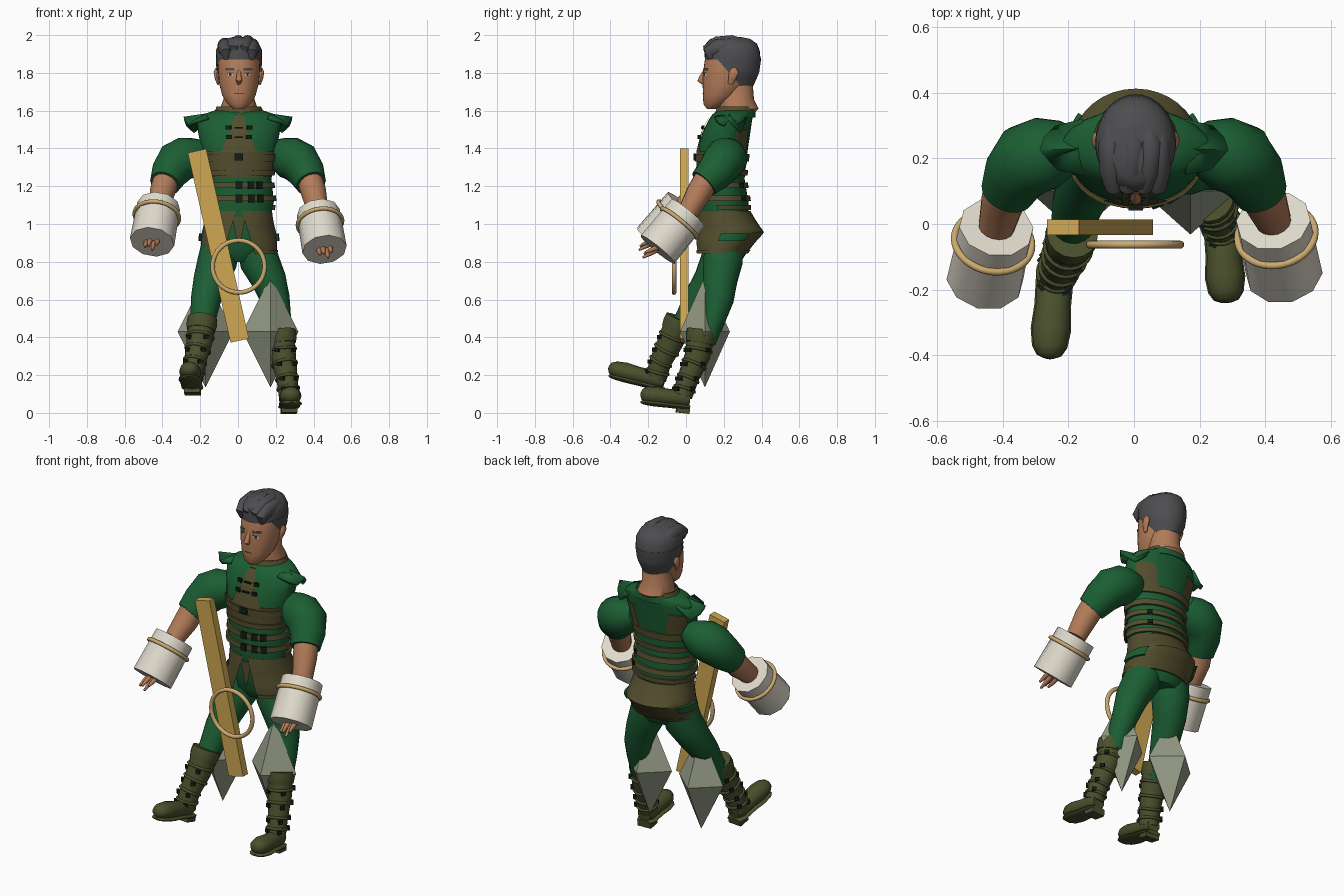
import bpy, bmesh
from math import sin, cos, pi, radians
from mathutils import Vector, Matrix

if "Cube" in bpy.data.objects:
    bpy.data.objects.remove(bpy.data.objects["Cube"])


def material(name, *rgb):
    m = bpy.data.materials.new(name)
    m.use_nodes = True
    m.diffuse_color = (*rgb, 1)
    m.node_tree.nodes["Principled BSDF"].inputs["Base Color"].default_value = (*rgb, 1)
    return m


GREEN = material("green cloth", .011, .112, .033)
OLIVE = material("olive leather", .087, .076, .027)
BOOT = material("boot leather", .068, .08, .026)
SKIN = material("skin", .45, .2, .1)
HAIR = material("grey hair", .075, .075, .08)
WHITE = material("off white", .74, .7, .6)
WOOD = material("golden wood", .62, .39, .085)
ROPE = material("tan ring", .6, .4, .16)
STONE = material("grey stone", .29, .32, .23)
DARK = material("dark metal", .006, .012, .006)


def finish(bm, name, mat, smooth=True):
    bmesh.ops.remove_doubles(bm, verts=bm.verts, dist=1e-5)
    bmesh.ops.recalc_face_normals(bm, faces=bm.faces)
    me = bpy.data.meshes.new(name)
    bm.to_mesh(me)
    bm.free()
    ob = bpy.data.objects.new(name, me)
    bpy.context.collection.objects.link(ob)
    me.materials.append(mat)
    if smooth:
        bpy.ops.object.select_all(action='DESELECT')
        ob.select_set(True)
        bpy.context.view_layer.objects.active = ob
        bpy.ops.object.shade_smooth_by_angle(angle=radians(45))
    return ob


def skin_rings(rings, closed, caps):
    bm = bmesh.new()
    rows = [[bm.verts.new(p) for p in ring] for ring in rings]
    n = len(rows[0])
    for a, b in zip(rows, rows[1:]):
        for i in range(n if closed else n - 1):
            j = (i + 1) % n
            bm.faces.new((a[i], a[j], b[j], b[i]))
    if caps:
        bm.faces.new(rows[0])
        bm.faces.new(rows[-1])
    return bm


def surface(profile, phi, z, off=0):
    """Point on an upright body profile; phi = 0 faces the front."""
    lo, hi = profile[0], profile[-1]
    for a, b in zip(profile, profile[1:]):
        if a[0] <= z <= b[0]:
            lo, hi = a, b
            break
    t = min(max((z - lo[0]) / (hi[0] - lo[0]), 0), 1)
    rx, yf, yb = (lo[k] + (hi[k] - lo[k]) * t for k in (1, 2, 3))
    return Vector((.005 + (rx + off) * sin(phi), (yf + yb) / 2 - ((yb - yf) / 2 + off) * cos(phi), z))


def body(name, profile, mat):
    angles = [2 * pi * i / 32 for i in range(32)]
    rings = [[surface(profile, a, row[0]) for a in angles] for row in profile]
    return finish(skin_rings(rings, True, True), name, mat)


def band(name, profile, mat, z0, z1, h0=pi, h1=None, mid=0, off=.008, steps=5):
    """Patch on a body profile, half angle h0 at the bottom and h1 at the top."""
    h1 = h0 if h1 is None else h1
    rings = []
    for k in range(steps + 1):
        t = k / steps
        h, z = h0 + (h1 - h0) * t, z0 + (z1 - z0) * t
        rings.append([surface(profile, mid + h * (i / 16 - 1), z, off) for i in range(33)])
    for e, row in ((0, rings[0]), (-1, rings[-1])):
        z = row[0].z
        edge = [surface(profile, mid + (h1 if e else h0) * (i / 16 - 1), z, off * .1) for i in range(33)]
        rings.insert(0 if e == 0 else len(rings), edge)
    return finish(skin_rings(rings, False, False), name, mat)


def tube(name, path, mat, n=14, flat=1, ref=(0, 1, 0)):
    """Sweep along (x, y, z, radius) points; flat squashes the second axis."""
    pts = [Vector(p[:3]) for p in path]
    rings = []
    for i, p in enumerate(pts):
        t = (pts[min(i + 1, len(pts) - 1)] - pts[max(i - 1, 0)]).normalized()
        u = t.cross(Vector(ref)).normalized()
        v = u.cross(t)
        rings.append([p + path[i][3] * (u * cos(2 * pi * k / n) + v * flat * sin(2 * pi * k / n)) for k in range(n)])
    return finish(skin_rings(rings, True, True), name, mat)


def box(name, loc, size, mat, rot=None):
    bm = bmesh.new()
    bmesh.ops.create_cube(bm, size=1)
    m = Matrix.Translation(loc) @ (rot or Matrix()) @ Matrix.Diagonal((*size, 1))
    bmesh.ops.transform(bm, matrix=m, verts=bm.verts)
    return finish(bm, name, mat, False)


def ring(name, loc, axis, radius, thick, mat):
    rot = Vector(axis).to_track_quat('Z', 'Y').to_euler()
    bpy.ops.mesh.primitive_torus_add(location=loc, rotation=rot, major_radius=radius, minor_radius=thick,
                                     major_segments=40, minor_segments=16)
    ob = bpy.context.object
    ob.name = name
    ob.data.materials.append(mat)
    bpy.ops.object.shade_smooth_by_angle(angle=radians(60))


def buckle(name, profile, phi, z, w=.03, h=.022):
    p = surface(profile, phi, z, .014)
    box(name, p, (w, .012, h), DARK, Matrix.Rotation(phi, 4, 'Z'))


# Head, hair and neck: (z, half width, front y, back y)
HEAD = [(1.61, .03, .11, .16), (1.635, .06, .092, .22), (1.68, .088, .09, .28), (1.74, .104, .088, .33),
        (1.8, .11, .09, .36), (1.87, .112, .1, .37), (1.93, .1, .12, .36), (1.97, .06, .16, .32)]
SCALP = [(1.72, .085, .1, .35), (1.8, .116, .09, .385), (1.87, .121, .1, .395), (1.92, .122, .097, .39),
         (1.955, .105, .105, .375), (1.98, .075, .13, .34), (1.99, .03, .18, .29)]
NECK = [(1.57, .1, .18, .34), (1.61, .1, .17, .385), (1.66, .082, .17, .36), (1.78, .08, .2, .35)]
body("head", HEAD, SKIN)
body("neck", NECK, SKIN)
body("hair_top", [r for r in SCALP if r[0] > 1.86], HAIR)
band("hair_back", SCALP, HAIR, 1.73, 1.88, 1.1, 2.2, pi, .002, 8)
for x, sway, z in ((-.062, -.012, -.012), (-.02, .03, .002), (.03, .03, .002), (.072, .004, -.014)):
    tube("hair_wave", [(x, .135, 1.89 + z, .02), (x, .122, 1.922 + z, .036), (x + sway * .5, .165, 1.945 + z, .046),
                       (x + sway * .7, .24, 1.952 + z, .046), (x * .9, .31, 1.93 + z, .046), (x * .8, .35, 1.88, .03)],
         HAIR, 18, .85, (1, 0, 0))
tube("nose", [(.005, .1, 1.81, .009), (.005, .084, 1.78, .013), (.005, .076, 1.762, .017), (.005, .092, 1.747, .012)], SKIN, 14)
band("mouth", HEAD, OLIVE, 1.689, 1.693, .28, off=.002, steps=1)
for s in (-1, 1):
    band("eye", HEAD, WHITE, 1.786, 1.797, .14, .11, s * .42, .002, 1)
    band("iris", HEAD, DARK, 1.786, 1.798, .055, mid=s * .42, off=.004, steps=1)
    band("eyelid", HEAD, HAIR, 1.798, 1.802, .16, mid=s * .42, off=.004, steps=1)
    band("eyebrow", HEAD, HAIR, 1.812, 1.825, .25, .21, s * .44, .005, 1)
    tube("ear", [(s * .11 + .005, .235, 1.74, .012), (s * .118 + .005, .245, 1.775, .022),
                 (s * .121 + .005, .255, 1.805, .026), (s * .118 + .005, .255, 1.825, .012)], SKIN, 14, .5, (1, 0, 0))

# Jacket with collar, bodice panels and belts
TORSO = [(1.02, .165, .07, .33), (1.12, .185, .06, .33), (1.24, .172, .065, .31), (1.38, .195, .06, .325),
         (1.48, .215, .085, .34), (1.55, .225, .12, .35), (1.58, .19, .14, .355), (1.6, .13, .165, .36)]
COLLAR = [(1.56, .15, .145, .365), (1.595, .125, .16, .365), (1.63, .11, .172, .36)]
body("jacket", TORSO, GREEN)
band("collar", COLLAR, OLIVE, 1.575, 1.622, 2.3, off=.004)
band("collar_back", COLLAR, GREEN, 1.565, 1.612, .85, mid=pi, off=.004)
band("bodice_front", TORSO, OLIVE, 1.25, 1.385, 1.35, 1.15, off=.006)
band("chest_panel", TORSO, OLIVE, 1.38, 1.48, .5, .22, off=.006)
band("chest_strip", TORSO, OLIVE, 1.47, 1.58, .22, .1, off=.007)
for z in (1.135, 1.205, 1.27):
    band("belt", TORSO, OLIVE, z - .014, z + .016, off=.014, steps=2)
band("low_back_belt", TORSO, OLIVE, 1.075, 1.1, 1.8, mid=pi, off=.014, steps=2)
band("upper_belt", TORSO, OLIVE, 1.33, 1.37, off=.013, steps=2)
for s in (-1, 1):
    band("shoulder_blade_panel", TORSO, OLIVE, 1.37, 1.5, .4, .3, s * 2.3, .006)
for z in (1.135, 1.205):
    for phi in (0, .35, .62):
        buckle("belt_buckle", TORSO, phi, z, .035, .04)
    buckle("back_buckle", TORSO, 2.4, z)
buckle("chest_buckle", TORSO, 0, 1.355, .045, .035)
for z in (1.46, 1.51):
    for phi in (-.24, .24):
        buckle("toggle", TORSO, phi, z, .028, .022)
    buckle("toggle_bar", TORSO, 0, z, .045, .008)

# Torn shoulder flaps
for s in (-1, 1):
    bm = bmesh.new()
    outline = [(.16, .15, 1.572), (.235, .165, 1.55), (.262, .195, 1.53), (.288, .225, 1.568),
               (.275, .265, 1.53), (.24, .3, 1.495), (.16, .32, 1.565)]
    hub = bm.verts.new((s * .17, .23, 1.585))
    vs = [bm.verts.new((s * x, y, z)) for x, y, z in outline]
    for a, b in zip(vs, vs[1:]):
        bm.faces.new((hub, a, b))
    flap = finish(bm, "shoulder_flap", GREEN)
    flap.modifiers.new("thickness", 'SOLIDIFY').thickness = .02

# Hips, split skirt and pockets
HIPS = [(.8, .11, .13, .29), (.86, .18, .085, .33), (.96, .175, .08, .34), (1.06, .16, .075, .32)]
SKIRT = [(.84, .195, .055, .315), (.9, .198, .05, .36), (.955, .193, .055, .41), (1.02, .178, .06, .365), (1.09, .168, .07, .325)]
body("hips", HIPS, GREEN)
band("skirt", SKIRT, OLIVE, .845, 1.068, 2.72, 3.05, pi, .004, 10)
band("skirt_hem", SKIRT, OLIVE, .845, .862, 2.72, mid=pi, off=.01, steps=1)
band("front_tab", HIPS, OLIVE, .9, 1.04, .04, .2, off=.012)
for s in (-1, 1):
    band("pocket", SKIRT, GREEN, .91, .95, .42, mid=s * 1.75, off=.018, steps=2)

# Trousers and spiked knee stones
tube("left_leg", [(.09, .2, .9, .1), (.115, .195, .8, .105), (.165, .18, .7, .092), (.197, .175, .6, .078),
                  (.215, .145, .5, .066), (.225, .1, .38, .06)], GREEN, 18)
tube("right_leg", [(-.09, .2, .9, .1), (-.11, .18, .8, .105), (-.145, .13, .7, .092), (-.17, .065, .6, .08),
                   (-.185, .01, .5, .068), (-.2, -.05, .4, .06)], GREEN, 18)
for s in (-1, 1):
    bm = bmesh.new()
    bmesh.ops.create_cone(bm, segments=4, radius1=1, radius2=0, depth=1, matrix=Matrix.Translation((0, 0, .5)))
    bmesh.ops.delete(bm, geom=[f for f in bm.faces if len(f.verts) == 4], context='FACES_ONLY')
    low = bmesh.ops.duplicate(bm, geom=bm.verts[:] + bm.edges[:] + bm.faces[:])["geom"]
    bmesh.ops.scale(bm, vec=(1, 1, -1), verts=[g for g in low if isinstance(g, bmesh.types.BMVert)])
    m = Matrix.Translation((s * .172, .1, .43)) @ Matrix.Diagonal((.148, .132, .295, 1))
    bmesh.ops.transform(bm, matrix=m, verts=bm.verts)
    finish(bm, "knee_stone", STONE, False)


# Boots: shaft, cuff, foot, sole, heel and straps
def boot(side, shaft, heel, toe):
    heel, toe = Vector(heel), Vector(toe)
    s = 1 if side == "left" else -1
    tube(side + "_boot_shaft", shaft, BOOT, 16)
    a, b = Vector(shaft[0]), Vector(shaft[1])
    tube(side + "_boot_cuff", [(*(a + (b - a) * t).to_3d(), r) for t, r in ((0, .079), (.25, .081), (.5, .075))], BOOT, 16)
    run = [(0, .04), (.12, .054), (.45, .052), (.7, .058), (.88, .05), (.97, .034), (1, .012)]
    tube(side + "_foot", [(*heel.lerp(toe, t), r) for t, r in run], BOOT, 16, .85, (0, 0, 1))
    drop = Vector((0, 0, -.042))
    tube(side + "_sole", [(*(heel.lerp(toe, t) + drop), r + .004) for t, r in run], BOOT, 16, .25, (0, 0, 1))
    slope = (toe - heel).to_track_quat('-Y', 'Z').to_matrix().to_4x4()
    box(side + "_heel", heel.lerp(toe, .14) + Vector((0, 0, -.058)), (.085, .07, .035), BOOT, slope)
    for k in (.25, .45, .66, .86):
        f = k * (len(shaft) - 1)
        p, q = Vector(shaft[int(f)]), Vector(shaft[int(f) + 1])
        c, r = p.lerp(q, f % 1).to_3d(), p.lerp(q, f % 1)[3]
        ring(side + "_strap", c, (q - p).to_3d(), r, .008, BOOT)
        for d in ((s * .75, -.66, 0), (s * .75, .66, 0), (-s * .4, -.9, 0)):
            spin = Vector(d).to_track_quat('-Y', 'Z').to_matrix().to_4x4()
            box(side + "_strap_buckle", c + Vector(d) * (r + .008), (.024, .014, .022), DARK, spin)


boot("left", [(.226, .085, .435, .072), (.24, .06, .3, .067), (.26, .01, .18, .056), (.27, -.02, .09, .054)],
     (.268, .02, .07), (.282, -.24, .1))
boot("right", [(-.188, -.03, .5, .075), (-.205, -.085, .37, .068), (-.228, -.135, .27, .058), (-.24, -.16, .18, .056)],
     (-.238, -.115, .165), (-.26, -.41, .24))


# Arms with sleeves, bucket cuffs and fingers
def arm(side, top, end):
    s = 1 if side == "left" else -1
    top, end = Vector(top), Vector(end)
    tube(side + "_sleeve", [(s * .17, .23, 1.39, .06), (s * .22, .225, 1.37, .092), (s * .27, .215, 1.352, .113),
                            (s * .325, .195, 1.325, .114), (s * .362, .15, 1.27, .099), (s * .387, .095, 1.215, .082)], GREEN, 18)
    tube(side + "_forearm", [(s * .375, .12, 1.25, .07), (s * .4, .07, 1.17, .067), (*top, .055)], SKIN, 16)
    tube(side + "_bucket", [(*top, .115), (*end, .119)], WHITE, 10)
    axis = (end - top).normalized()
    ring(side + "_bucket_ring", top.lerp(end, .28), axis, .119, .011, ROPE)
    for i in range(4):
        base = end + Vector((.02 * (i - 1.5), 0, .012 * (i % 2)))
        tip = base + axis * (.05 + .01 * (i % 3)) + Vector((0, -.035, .01))
        tube(side + "_finger", [(*base, .014), (*base.lerp(tip, .5), .012), (*tip, .006)], SKIN, 12)


arm("left", (.425, .01, 1.06), (.458, -.15, .865))
arm("right", (-.42, -.01, 1.095), (-.455, -.17, .905))

# Leaning plank and hoop
box("plank", (-.104, -.01, .885), (.1, .046, 1.03), WOOD, Matrix.Rotation(radians(-12.7), 4, 'Y'))
ring("hoop", (.003, -.063, .775), (0, 1, 0), .138, .012, ROPE)
